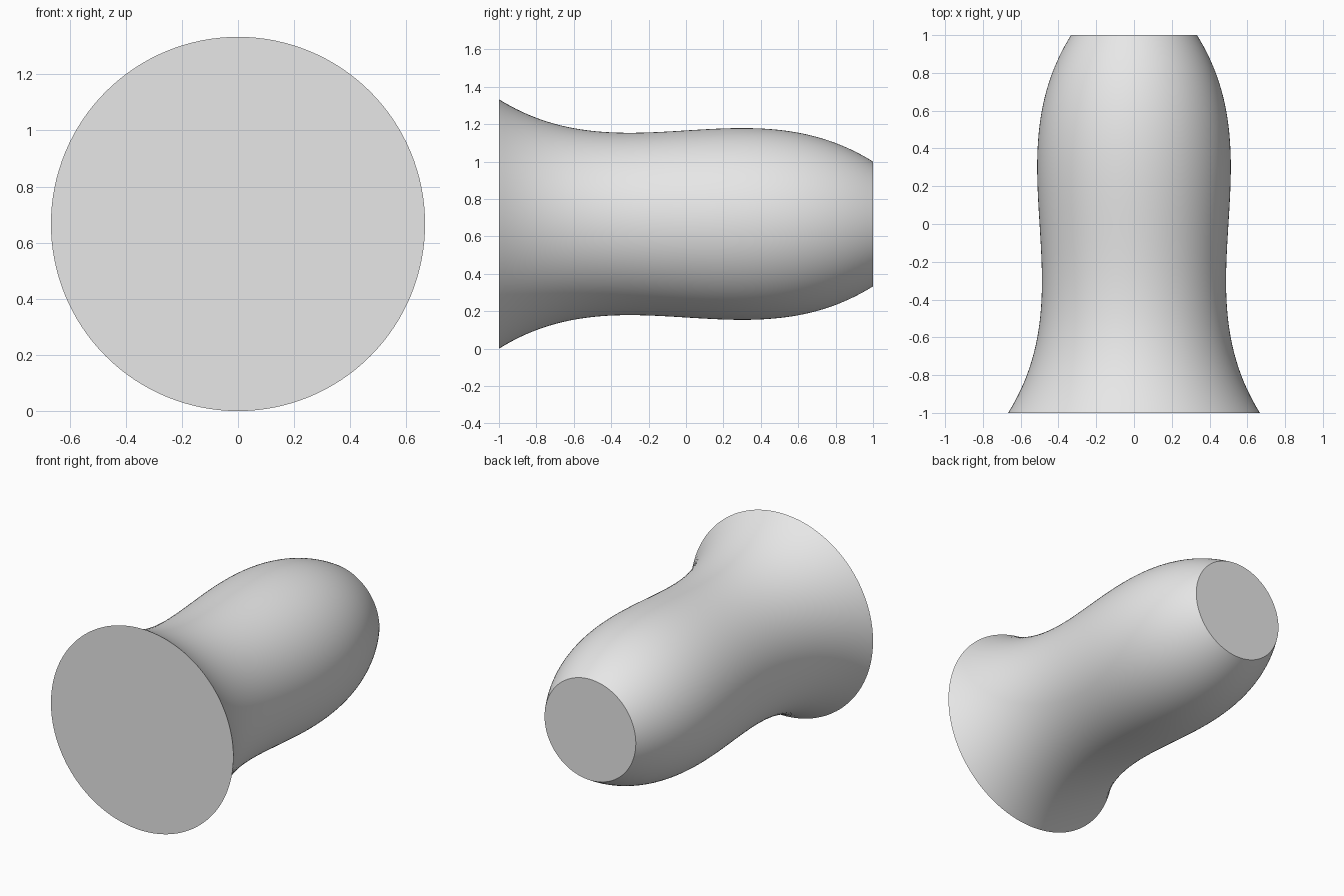
import bpy
import bmesh
import math

cube = bpy.data.objects.get("Cube")
if cube:
    bpy.data.objects.remove(cube, do_unlink=True)

SIDES = 128
RINGS = 64
BASE_RADIUS = 2 / 3

# Plain grey material
grey = bpy.data.materials.new("light_grey")
grey.use_nodes = True
colour = (0.8, 0.8, 0.8, 1)
grey.diffuse_color = colour
grey.node_tree.nodes["Principled BSDF"].inputs["Base Color"].default_value = colour


def radius(y):
    """Flared base, narrow waist, swelling body and tapered end."""
    return 0.5 + 0.0625 * y - 0.22917 * y ** 3


# Turned body: rings along y, bridged with quads and closed by flat caps
bm = bmesh.new()
rings = []
for i in range(RINGS + 1):
    y = -1 + 2 * i / RINGS
    r = radius(y)
    rings.append([
        bm.verts.new((r * math.cos(a), y, BASE_RADIUS + r * math.sin(a)))
        for a in (math.tau * k / SIDES for k in range(SIDES))
    ])
for low, high in zip(rings, rings[1:]):
    for k in range(SIDES):
        n = (k + 1) % SIDES
        bm.faces.new((low[k], high[k], high[n], low[n]))
bm.faces.new(rings[0])
bm.faces.new(rings[-1])
bmesh.ops.recalc_face_normals(bm, faces=bm.faces)

mesh = bpy.data.meshes.new("turned_body")
bm.to_mesh(mesh)
bm.free()
mesh.materials.append(grey)
body = bpy.data.objects.new("turned_body", mesh)
bpy.context.collection.objects.link(body)

# Smooth side with crisp cap edges
bpy.ops.object.select_all(action='DESELECT')
body.select_set(True)
bpy.context.view_layer.objects.active = body
bpy.ops.object.shade_smooth_by_angle(angle=math.radians(30))
